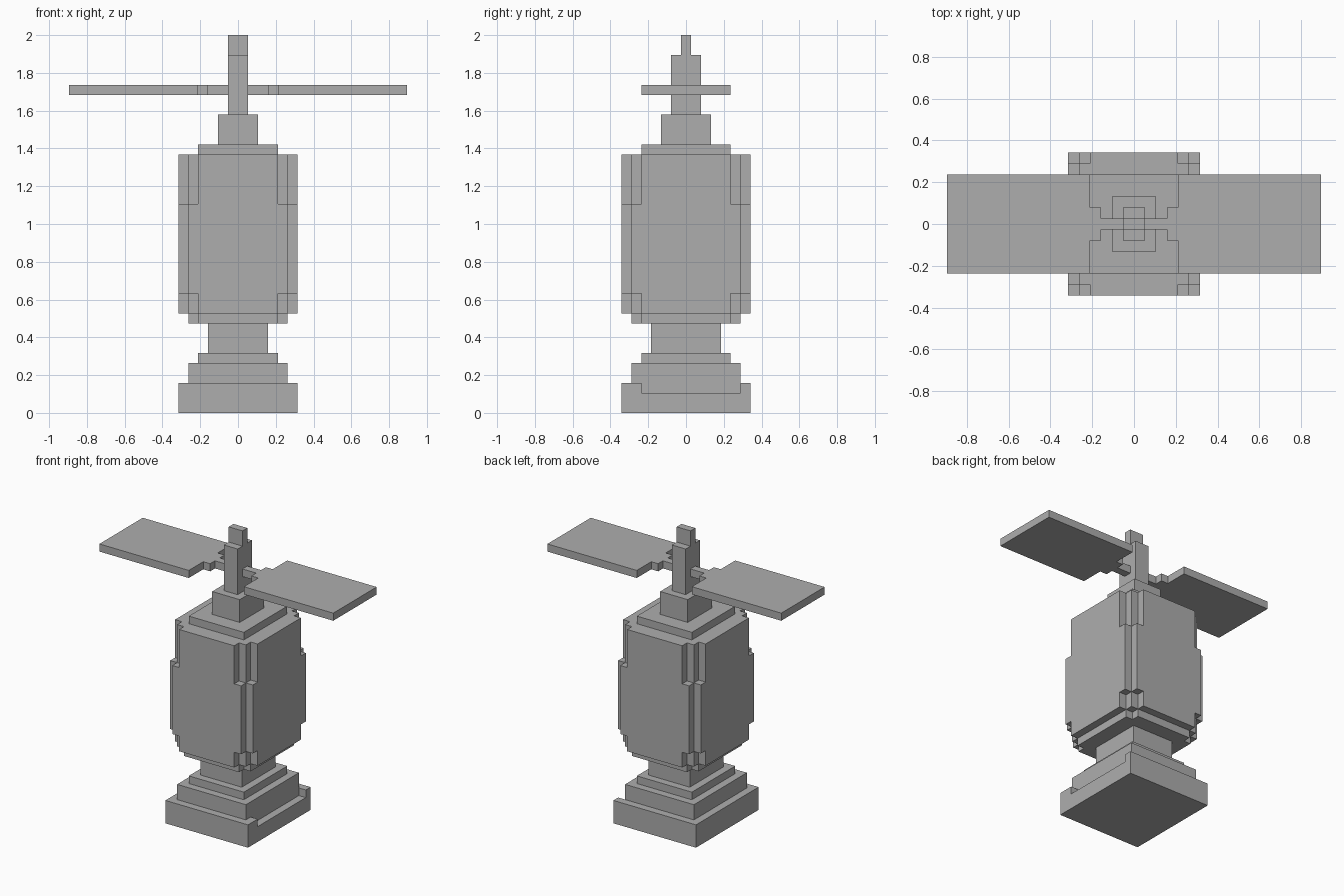
import bpy
import bmesh

U = 2 / 38  # one block of the model's grid

cube = bpy.data.objects.get("Cube")
if cube:
    bpy.data.objects.remove(cube, do_unlink=True)

grey = bpy.data.materials.new("stone_grey")
grey.use_nodes = True
colour = (0.42, 0.42, 0.42, 1)
grey.diffuse_color = colour
grey.node_tree.nodes["Principled BSDF"].inputs["Base Color"].default_value = colour


def prism(name, outline, z0, z1):
    """Extrude a counter-clockwise outline between two heights, in blocks."""
    bm = bmesh.new()
    face = bm.faces.new([bm.verts.new((x * U, y * U, z0 * U)) for x, y in outline])
    top = bmesh.ops.extrude_face_region(bm, geom=[face], use_keep_orig=True)["geom"]
    verts = [v for v in top if isinstance(v, bmesh.types.BMVert)]
    bmesh.ops.translate(bm, verts=verts, vec=(0, 0, (z1 - z0) * U))
    bmesh.ops.recalc_face_normals(bm, faces=bm.faces)
    mesh = bpy.data.meshes.new(name)
    bm.to_mesh(mesh)
    bm.free()
    mesh.materials.append(grey)
    obj = bpy.data.objects.new(name, mesh)
    bpy.context.collection.objects.link(obj)
    return obj


def stepped(x, y, steps=0):
    """Rectangle of half sizes x, y with its corners cut into steps."""
    quarter = [(x, y - steps)]
    for i in range(steps):
        quarter += [(x - i - 1, y - steps + i), (x - i - 1, y - steps + i + 1)]
    half = quarter + [(-px, py) for px, py in reversed(quarter)]
    return half + [(-px, -py) for px, py in half]


# Plinth, with a shallow notch along the rim on its left side
prism("plinth", stepped(6, 6.5), 0, 2)
rim = [(-6, -6.5), (6, -6.5), (6, -4.5), (5, -4.5),
       (5, 5.5), (6, 5.5), (6, 6.5), (-6, 6.5)]
prism("plinth_rim", rim, 2, 3)

# Stacked tiers: name, half width, half depth, corner steps, bottom, top
tiers = [
    ("base_step", 5, 5.5, 0, 3, 5),
    ("base_cap", 4, 4.5, 0, 5, 6),
    ("neck", 3, 3.5, 0, 6, 9),
    ("body_underside", 5, 5.5, 1, 9, 10),
    ("body_lower", 6, 6.5, 2, 10, 12),
    ("body_middle", 6, 6.5, 1, 12, 21),
    ("body_upper", 6, 6.5, 2, 21, 26),
    ("body_lid", 4, 4.5, 0, 26, 27),
    ("collar", 2, 2.5, 0, 27, 30),
    ("mast", 1, 1.5, 0, 30, 36),
    ("mast_tip", 1, 0.5, 0, 36, 38),
]
for name, x, y, steps, z0, z1 in tiers:
    prism(name, stepped(x, y, steps), z0, z1)

# Flat blades with stepped roots on both sides of the mast
root = [(1, -0.5), (3, -0.5), (3, -1.5), (4, -1.5), (4, -4.5), (17, -4.5)]
blade = root + [(x, -y) for x, y in reversed(root)]
for side, sign in (("left", 1), ("right", -1)):
    prism(side + "_blade", [(sign * x, y) for x, y in blade], 32, 33)
